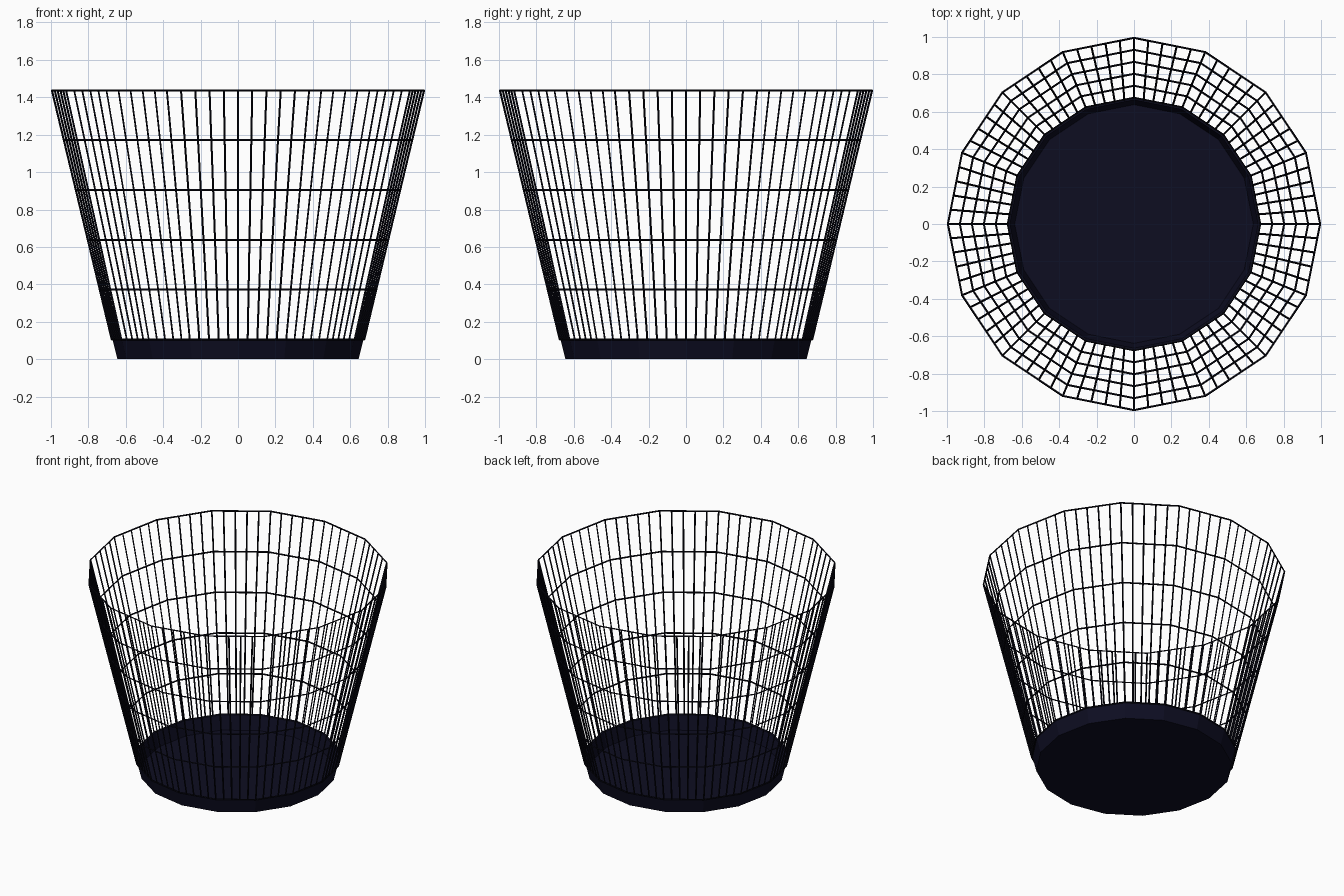
import bpy, bmesh, math

if "Cube" in bpy.data.objects:
    bpy.data.objects.remove(bpy.data.objects["Cube"], do_unlink=True)

SIDES = 16
WIRES_PER_SIDE = 5
BASE_TOP, RIM = 0.105, 1.437


def make_material(name, rgb):
    mat = bpy.data.materials.new(name)
    mat.use_nodes = True
    mat.diffuse_color = (*rgb, 1)
    mat.node_tree.nodes["Principled BSDF"].inputs["Base Color"].default_value = (*rgb, 1)
    return mat


def polygon_ring(bm, radius, z, splits=1):
    """Vertices around a regular polygon, each side cut into equal splits."""
    verts = []
    for i in range(SIDES):
        a, b = (2 * math.pi * k / SIDES for k in (i, i + 1))
        for j in range(splits):
            t = j / splits
            x = radius * ((1 - t) * math.cos(a) + t * math.cos(b))
            y = radius * ((1 - t) * math.sin(a) + t * math.sin(b))
            verts.append(bm.verts.new((x, y, z)))
    return verts


def bridge(bm, low, high):
    n = len(low)
    for i in range(n):
        k = (i + 1) % n
        bm.faces.new((low[i], low[k], high[k], high[i]))


def finish(bm, name, mat):
    mesh = bpy.data.meshes.new(name)
    bm.to_mesh(mesh)
    bm.free()
    mesh.materials.append(mat)
    obj = bpy.data.objects.new(name, mesh)
    bpy.context.collection.objects.link(obj)
    return obj


navy = make_material("dark navy", (0.0040, 0.0040, 0.0155))
black = make_material("navy black", (0.0022, 0.0022, 0.0060))

# Solid base: a shallow open dish with a thin wall
bm = bmesh.new()
outer_low = polygon_ring(bm, 0.645, 0)
outer_top = polygon_ring(bm, 0.671, BASE_TOP)
inner_top = polygon_ring(bm, 0.664, BASE_TOP)
inner_low = polygon_ring(bm, 0.638, 0.007)
for low, high in ((outer_low, outer_top), (outer_top, inner_top), (inner_top, inner_low)):
    bridge(bm, low, high)
bm.faces.new(outer_low[::-1])
bm.faces.new(inner_low)
finish(bm, "basket_base", navy)

# Wire wall: a flared grid turned into square wires
bm = bmesh.new()
rows = 5
rings = []
for r in range(rows + 1):
    t = r / rows
    rings.append(polygon_ring(bm, 0.675 + t * 0.32, BASE_TOP + t * (RIM - BASE_TOP), WIRES_PER_SIDE))
for low, high in zip(rings, rings[1:]):
    bridge(bm, low, high)
wall = finish(bm, "wire_wall", black)
wire = wall.modifiers.new("wires", "WIREFRAME")
wire.thickness = 0.011
wire.offset = 0
wire.use_boundary = True
wire.use_even_offset = True
wire.use_replace = True
